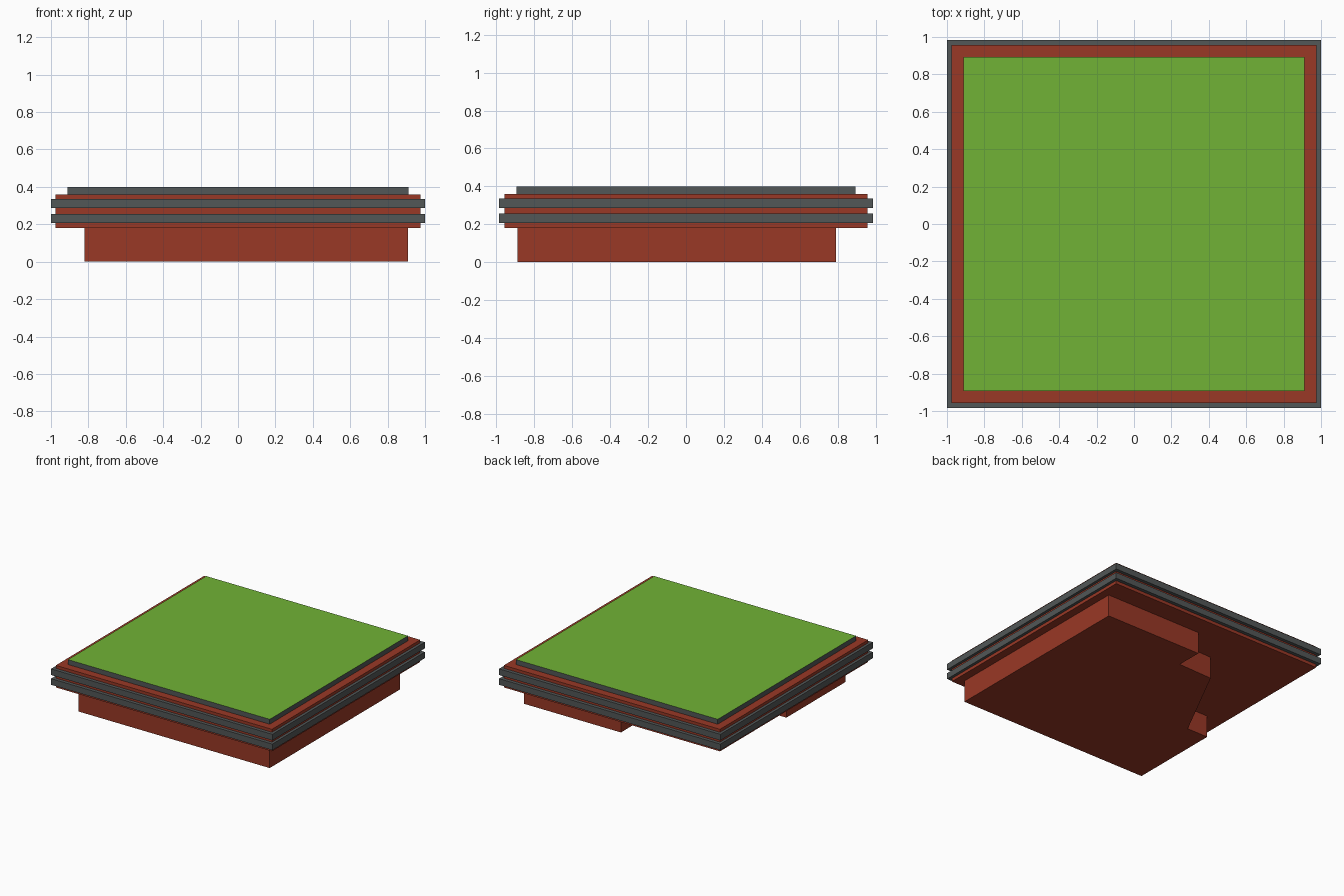
import bpy, bmesh

if "Cube" in bpy.data.objects:
    bpy.data.objects.remove(bpy.data.objects["Cube"])


def material(name, rgb):
    m = bpy.data.materials.new(name)
    m.diffuse_color = (*rgb, 1)
    m.use_nodes = True
    m.node_tree.nodes["Principled BSDF"].inputs["Base Color"].default_value = m.diffuse_color
    return m


BRICK = material("brick_red", (0.32, 0.04, 0.019))
GREY = material("trim_grey", (0.085, 0.095, 0.095))
GREEN = material("roof_green", (0.165, 0.45, 0.037))


def rect(hx, hy):
    return [(-hx, -hy), (hx, -hy), (hx, hy), (-hx, hy)]


def loft(name, loops, mats, bottom=False, top=False):
    """Join stacked (outline, z) loops with walls, and cap the ends if asked.
    The top cap uses the last material."""
    bm = bmesh.new()
    rings = [[bm.verts.new((x, y, z)) for x, y in pts] for pts, z in loops]
    n = len(rings[0])
    for a, b in zip(rings, rings[1:]):
        for i in range(n):
            j = (i + 1) % n
            bm.faces.new((a[i], a[j], b[j], b[i]))
    if bottom:
        bm.faces.new(rings[0][::-1])
    if top:
        bm.faces.new(rings[-1]).material_index = len(mats) - 1
    mesh = bpy.data.meshes.new(name)
    bm.to_mesh(mesh)
    bm.free()
    for m in mats:
        mesh.materials.append(m)
    obj = bpy.data.objects.new(name, mesh)
    bpy.context.collection.objects.link(obj)
    return obj


# Ground storey with a stepped, diagonal recess at the back left corner
footprint = [(-0.82, -0.89), (0.91, -0.89), (0.91, 0.79), (0.035, 0.79),
             (0.035, 0.575), (-0.275, 0.565), (-0.63, -0.125), (-0.82, -0.125)]
loft("ground_storey", [(footprint, 0), (footprint, 0.18)], [BRICK], bottom=True)

# Overhanging red slab
core = rect(0.977, 0.957)
loft("overhang_slab", [(core, 0.18), (core, 0.36)], [BRICK], bottom=True, top=True)

# Two projecting grey bands around the slab
band = rect(1.0, 0.985)
for name, z0, z1 in (("lower_band", 0.206, 0.256), ("upper_band", 0.286, 0.336)):
    loft(name, [(core, z0), (band, z0), (band, z1), (core, z1)], [GREY])

# Roof slab: grey rim with a green top
roof = rect(0.912, 0.893)
loft("green_roof", [(roof, 0.36), (roof, 0.40)], [GREY, GREEN], top=True)
